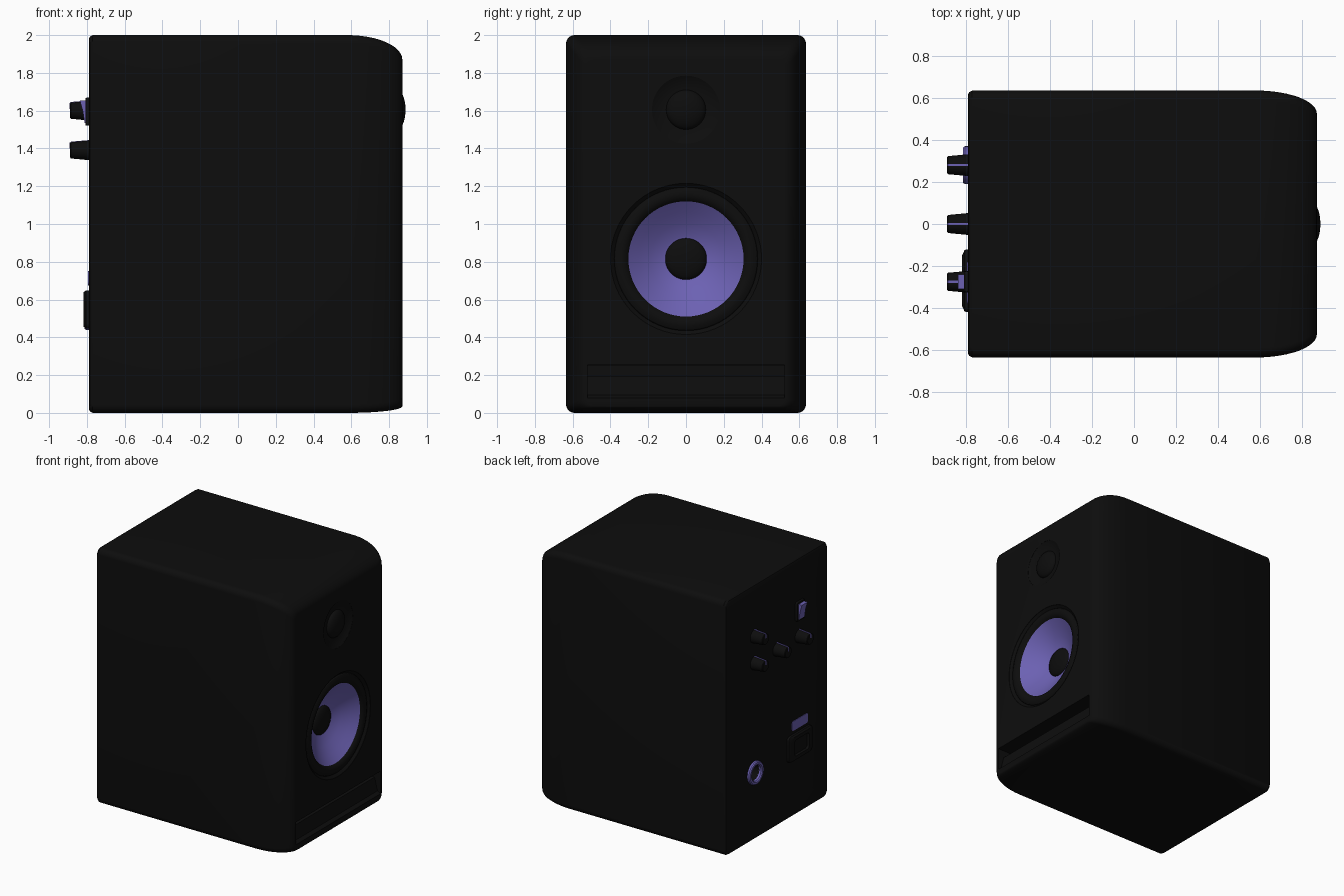
import bpy, bmesh, math

if "Cube" in bpy.data.objects:
    bpy.data.objects.remove(bpy.data.objects["Cube"])


def material(name, rgb):
    m = bpy.data.materials.new(name)
    m.diffuse_color = (*rgb, 1)
    m.use_nodes = True
    m.node_tree.nodes["Principled BSDF"].inputs["Base Color"].default_value = m.diffuse_color
    return m


BLACK = material("matt_black", (0.004, 0.004, 0.004))
PURPLE = material("soft_purple", (0.15, 0.12, 0.45))


def finish(name, bm, mat):
    bmesh.ops.recalc_face_normals(bm, faces=bm.faces[:])
    me = bpy.data.meshes.new(name)
    bm.to_mesh(me)
    bm.free()
    me.materials.append(mat)
    ob = bpy.data.objects.new(name, me)
    bpy.context.collection.objects.link(ob)
    return ob


def bridge(bm, rings, cap0=True, cap1=True):
    for a, b in zip(rings, rings[1:]):
        n = len(a)
        for i in range(n):
            j = (i + 1) % n
            bm.faces.new((a[i], a[j], b[j], b[i]))
    if cap0:
        bm.faces.new(rings[0])
    if cap1:
        bm.faces.new(rings[-1])


def loft(name, sections, mat, n=6):
    """Rounded rectangles (x, y0, y1, z0, z1, radius) joined along x."""
    bm = bmesh.new()
    rings = []
    for x, y0, y1, z0, z1, r in sections:
        ring = []
        corners = ((y1 - r, z1 - r), (y0 + r, z1 - r), (y0 + r, z0 + r), (y1 - r, z0 + r))
        for q, (cy, cz) in enumerate(corners):
            for k in range(n + 1):
                a = math.pi / 2 * (q + k / n)
                ring.append(bm.verts.new((x, cy + r * math.cos(a), cz + r * math.sin(a))))
        rings.append(ring)
    bridge(bm, rings)
    return finish(name, bm, mat)


def lathe(name, profile, y, z, mat, n=64, cap0=True, cap1=True):
    """Profile of (radius, x) turned about an axis along x."""
    bm = bmesh.new()
    rings = [[bm.verts.new((x, y + r * math.cos(2 * math.pi * i / n),
                            z + r * math.sin(2 * math.pi * i / n))) for i in range(n)]
             for r, x in profile]
    bridge(bm, rings, cap0, cap1)
    return finish(name, bm, mat)


def prism(name, profile, y0, y1, mat):
    """Profile of (x, z) extruded across y."""
    bm = bmesh.new()
    bridge(bm, [[bm.verts.new((x, y, z)) for x, z in profile] for y in (y0, y1)])
    return finish(name, bm, mat)


def dome(radius, base, height, n=8):
    return [(radius * math.cos(a), base + height * math.sin(a))
            for a in (math.pi / 2 * k / n * 0.98 for k in range(n + 1))]


def cut(ob, *cutters):
    bpy.context.view_layer.objects.active = ob
    for c in cutters:
        m = ob.modifiers.new("cut", "BOOLEAN")
        m.operation, m.solver, m.object = "DIFFERENCE", "EXACT", c
        bpy.ops.object.modifier_apply(modifier=m.name)
        bpy.data.objects.remove(c)


# Cabinet: tight edges at the back, long elliptical rounding towards the baffle
W, H, R = 0.635, 2.0, 0.045
BACK, FRONT = -0.79, 0.87
secs = [(BACK + dx, -W + d, W - d, d, H - d, R) for dx, d in ((0, 0.02), (0.006, 0.008), (0.02, 0))]
for k in range(13):
    a = math.pi / 2 * k / 12
    t = 1 - math.cos(a)
    secs.append((0.58 + 0.29 * math.sin(a), -W + 0.11 * t, W - 0.11 * t,
                 0.035 * t, H - 0.13 * t, R))
cabinet = loft("cabinet", secs, BLACK)

# Openings for woofer, tweeter, slot port and input jack
WZ, TZ = 0.815, 1.605
cut(cabinet,
    lathe("woofer_cutter", [(0.40, 0.92), (0.40, 0.868), (0.38, 0.85), (0.37, 0.66)], 0, WZ, BLACK),
    lathe("tweeter_cutter", [(0.18, 0.92), (0.18, 0.869), (0.15, 0.852), (0.10, 0.842)], 0, TZ, BLACK),
    prism("port_cutter", [(0.95, 0.078), (0.87, 0.078), (0.845, 0.095), (0.82, 0.195),
                          (0.55, 0.2), (0.55, 0.25), (0.95, 0.255)], -0.522, 0.522, BLACK),
    lathe("jack_cutter", [(0.06, -0.85), (0.06, -0.73)], 0.28, 0.53, BLACK, 32))

# Woofer
lathe("woofer_surround", [(0.385, 0.84), (0.375, 0.857), (0.355, 0.867), (0.335, 0.867),
                          (0.315, 0.858), (0.305, 0.845)], 0, WZ, BLACK, cap0=False, cap1=False)
lathe("woofer_cone", [(0.305, 0.845), (0.25, 0.803), (0.19, 0.763), (0.12, 0.725), (0.108, 0.722)],
      0, WZ, PURPLE, cap0=False, cap1=False)
lathe("woofer_dust_cap", dome(0.11, 0.722, 0.035), 0, WZ, BLACK, cap0=False)

# Tweeter
lathe("tweeter_dome", dome(0.105, 0.842, 0.045), 0, TZ, BLACK, cap0=False)

# Rear knobs with pointer lines
for i, (y, z) in enumerate(((0.28, 1.6), (0.28, 1.39), (0, 1.39), (-0.275, 1.39))):
    lathe(f"knob_{i}", [(0.053, BACK + 0.01), (0.05, -0.81), (0.043, -0.885), (0.038, -0.889)],
          y, z, BLACK, 32)
    prism(f"knob_pointer_{i}", [(-0.79, z + 0.054), (-0.884, z + 0.046), (-0.891, z + 0.04),
                                (-0.891, z + 0.01), (-0.79, z + 0.01)], y - 0.005, y + 0.005, PURPLE)

# Power switch
loft("switch_bezel", [(BACK + 0.01, -0.325, -0.225, 1.52, 1.67, 0.01),
                      (-0.808, -0.323, -0.227, 1.522, 1.668, 0.01)], BLACK)
prism("switch_rocker", [(-0.79, 1.535), (-0.812, 1.535), (-0.822, 1.6), (-0.838, 1.655),
                        (-0.79, 1.655)], -0.31, -0.24, PURPLE)

# Mains inlet with a recessed socket, and the plate above it
inlet = loft("mains_inlet", [(BACK + 0.01, -0.42, -0.12, 0.445, 0.65, 0.03),
                             (-0.806, -0.417, -0.123, 0.447, 0.648, 0.03),
                             (-0.818, -0.39, -0.15, 0.457, 0.638, 0.03)], BLACK)
cut(inlet, loft("inlet_cutter", [(-0.797, -0.36, -0.18, 0.485, 0.61, 0.02),
                                 (-0.85, -0.36, -0.18, 0.485, 0.61, 0.02)], BLACK))
loft("rating_plate", [(BACK + 0.005, -0.38, -0.18, 0.675, 0.75, 0.02),
                      (BACK - 0.004, -0.38, -0.18, 0.675, 0.75, 0.02)], PURPLE)

# Input jack ring
lathe("jack_ring", [(0.09, BACK + 0.01), (0.09, -0.805), (0.084, -0.813), (0.068, -0.813),
                    (0.06, -0.805), (0.06, BACK + 0.01)], 0.28, 0.53, PURPLE, 48, False, False)

# Smooth shading with crisp edges
for ob in bpy.context.scene.objects:
    ob.select_set(True)
bpy.context.view_layer.objects.active = cabinet
bpy.ops.object.shade_smooth_by_angle(angle=math.radians(30))
